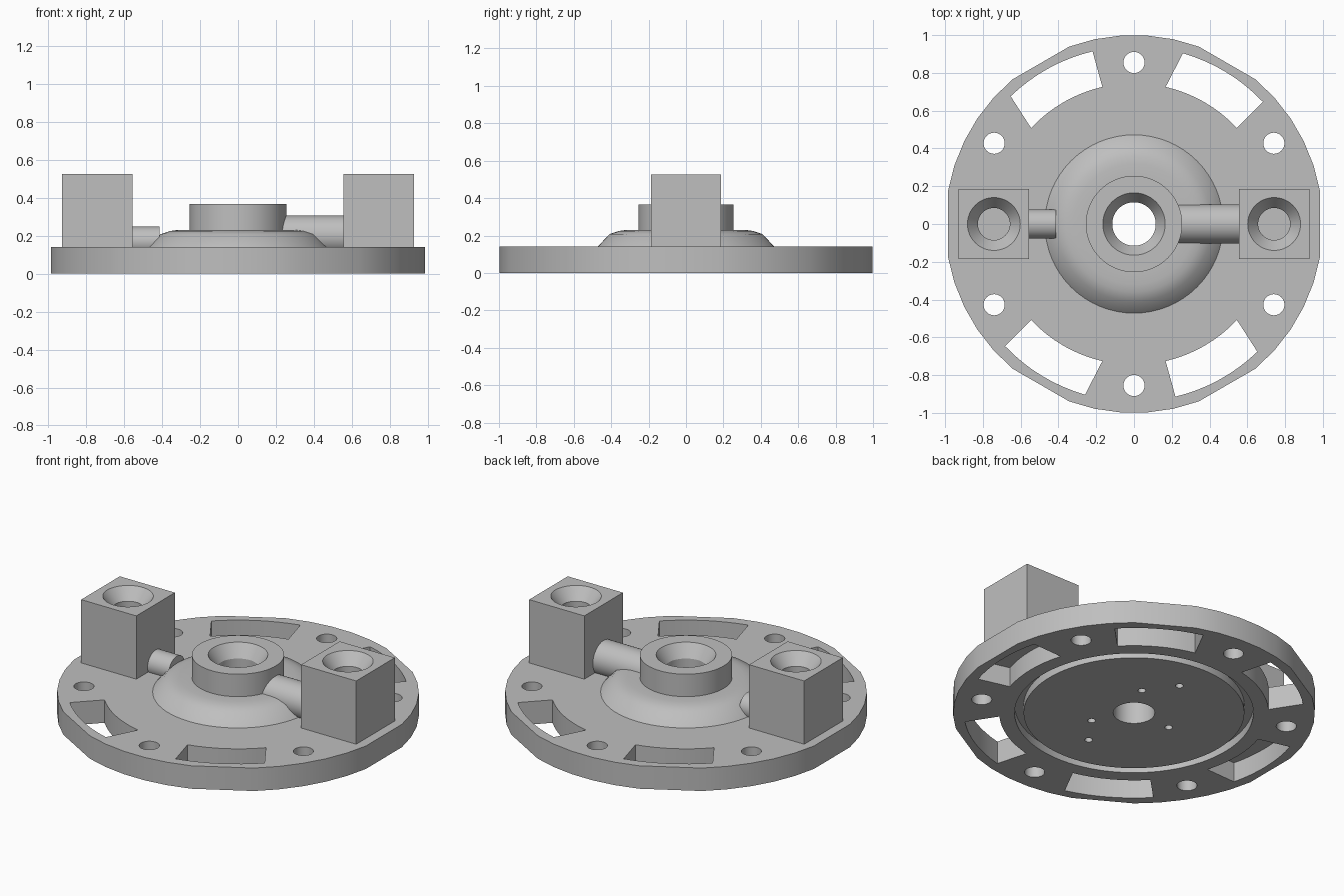
import bpy, bmesh, math

cube = bpy.data.objects.get("Cube")
if cube:
    bpy.data.objects.remove(cube, do_unlink=True)

GREY = (0.52, 0.52, 0.52, 1.0)
mat = bpy.data.materials.new("plain grey")
mat.use_nodes = True
mat.diffuse_color = GREY
mat.node_tree.nodes["Principled BSDF"].inputs["Base Color"].default_value = GREY


def polar(r, deg):
    a = math.radians(deg)
    return (r * math.cos(a), r * math.sin(a))


def circle(x, y, r, n=32):
    return [(x + r * math.cos(math.tau * i / n), y + r * math.sin(math.tau * i / n)) for i in range(n)]


def prism(bm, outline, z0, z1):
    """Extrude a flat outline from z0 to z1."""
    low = [bm.verts.new((x, y, z0)) for x, y in outline]
    high = [bm.verts.new((x, y, z1)) for x, y in outline]
    n = len(outline)
    bm.faces.new(low[::-1])
    bm.faces.new(high)
    for i in range(n):
        j = (i + 1) % n
        bm.faces.new((low[i], low[j], high[j], high[i]))


def lathe(bm, profile, n=64):
    """Revolve a closed (radius, z) loop about the z axis."""
    rings = [[bm.verts.new((*polar(r, 360 * i / n), z)) for r, z in profile] for i in range(n)]
    m = len(profile)
    for i in range(n):
        a, b = rings[i], rings[(i + 1) % n]
        for k in range(m):
            l = (k + 1) % m
            bm.faces.new((a[k], b[k], b[l], a[l]))


def finish(name, bm):
    bmesh.ops.recalc_face_normals(bm, faces=bm.faces)
    mesh = bpy.data.meshes.new(name)
    bm.to_mesh(mesh)
    bm.free()
    mesh.materials.append(mat)
    ob = bpy.data.objects.new(name, mesh)
    bpy.context.collection.objects.link(ob)
    return ob


def activate(ob):
    bpy.ops.object.select_all(action='DESELECT')
    ob.select_set(True)
    bpy.context.view_layer.objects.active = ob


def smooth(ob):
    activate(ob)
    bpy.ops.object.shade_smooth_by_angle(angle=math.radians(30))


def cut(ob, cutter):
    cutter.hide_render = True
    mod = ob.modifiers.new("cut", 'BOOLEAN')
    mod.operation = 'DIFFERENCE'
    mod.solver = 'EXACT'
    mod.object = cutter
    activate(ob)
    bpy.ops.object.modifier_apply(modifier=mod.name)
    bpy.data.objects.remove(cutter, do_unlink=True)


# Base disc: rounded rim with six flatter chords
TOP = 0.14
bm = bmesh.new()
prism(bm, [polar(1.0, 60 * k + a) for k in range(6) for a in (10, 18, 26, 34, 42, 50)], 0, TOP)
base = finish("base_disc", bm)

# Cutters: curved slots (blind below the blocks), bolt holes, bore, seal groove, pin holes
bm = bmesh.new()
for k in range(6):
    c = 60 * k
    inner = [polar(0.745, c - 17 + 34 * i / 8) for i in range(9)]
    outer = [polar(0.94, c + 14 - 30.5 * i / 8) for i in range(9)]
    prism(bm, inner + outer, -0.1, 0.12 if k % 3 == 0 else 0.3)
    prism(bm, circle(*polar(0.855, c + 30), 0.056), -0.1, 0.3)
prism(bm, circle(0, 0, 0.115, 64), -0.1, 0.3)
lathe(bm, [(0.61, -0.1), (0.66, -0.1), (0.66, 0.05), (0.61, 0.05)], 96)
for r, a in ((0.25, 60), (0.25, 180), (0.25, -60), (0.39, 90), (0.39, -90)):
    prism(bm, circle(*polar(r, a), 0.022, 16), -0.1, 0.08)
cut(base, finish("base_cutter", bm))
smooth(base)

# Domed centre with raised hub and countersunk bore
bm = bmesh.new()
lathe(bm, [(0.115, TOP), (0.115, 0.29), (0.165, 0.367), (0.255, 0.367), (0.255, 0.23),
           (0.32, 0.23), (0.36, 0.224), (0.41, 0.207), (0.472, TOP)])
smooth(finish("centre_hub", bm))

# Square port blocks with countersunk blind holes
for name, x in (("left_block", 0.742), ("right_block", -0.742)):
    h = 0.186
    bm = bmesh.new()
    prism(bm, [(x - h, -h), (x + h, -h), (x + h, h), (x - h, h)], TOP, 0.526)
    block = finish(name, bm)
    bm = bmesh.new()
    rings = []
    for r, z in ((0.085, 0.27), (0.085, 0.455), (0.14, 0.526), (0.14, 0.6)):
        rings.append([bm.verts.new((px, py, z)) for px, py in circle(x, 0, r, 48)])
    for a, b in zip(rings, rings[1:]):
        for i in range(48):
            j = (i + 1) % 48
            bm.faces.new((a[i], a[j], b[j], b[i]))
    bm.faces.new(rings[0][::-1])
    bm.faces.new(rings[-1])
    cut(block, finish("block_cutter", bm))
    smooth(block)

# Pipes joining the blocks to the centre
for name, x0, x1, z, r in (("left_pipe", 0.2, 0.57, 0.202, 0.104),
                           ("right_pipe", -0.57, -0.413, 0.17, 0.078)):
    bm = bmesh.new()
    prism(bm, circle(0, 0, r), x0, x1)
    for v in bm.verts:
        v.co = (v.co.z, v.co.y, z - v.co.x)
    smooth(finish(name, bm))
